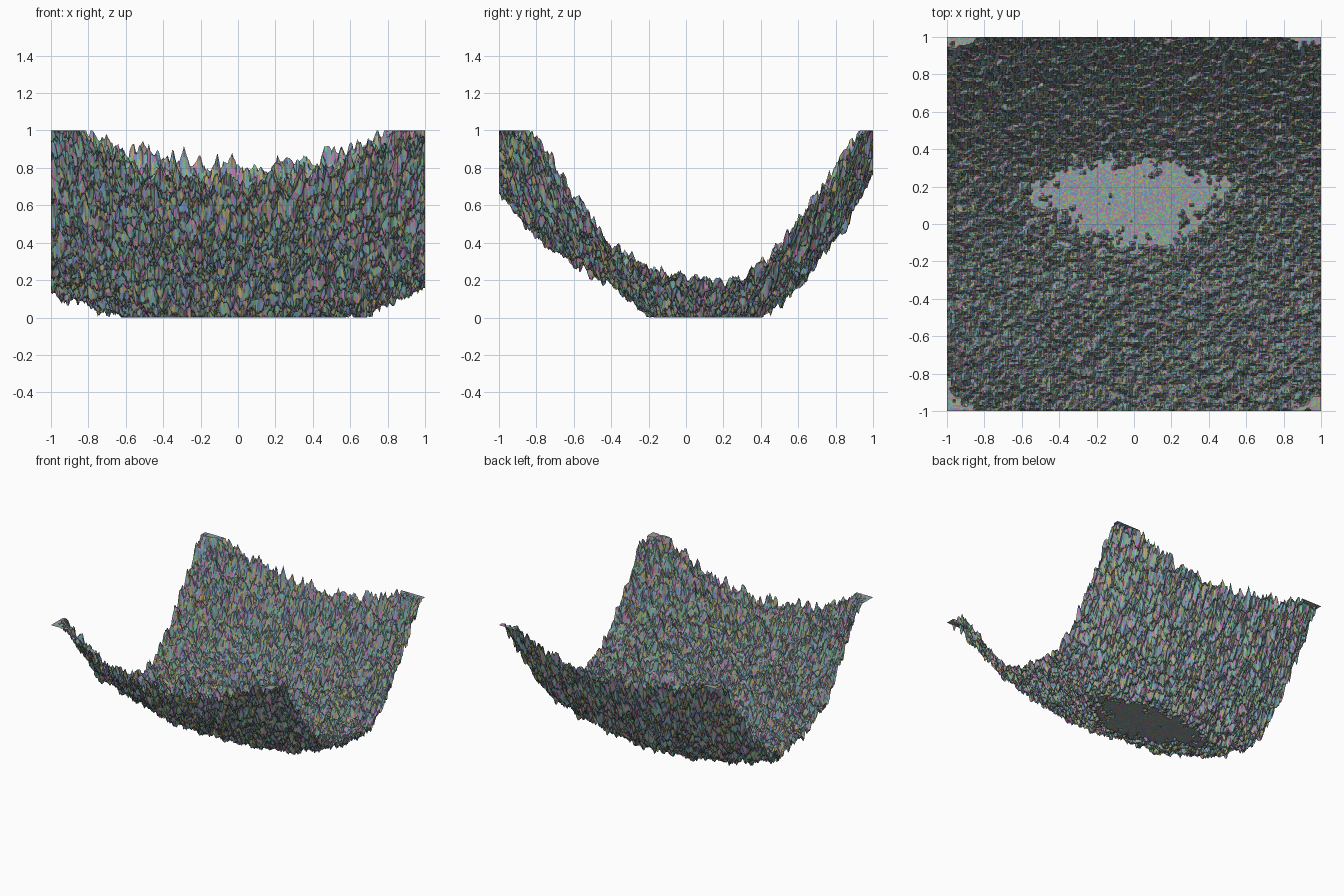
import bpy, bmesh, random
from mathutils import Vector, noise

if "Cube" in bpy.data.objects:
    bpy.data.objects.remove(bpy.data.objects["Cube"])

random.seed(4)
N = 256

# valley profiles along y: (y, height on the centre line, height at the side edges)
PROFILE = [(-1.0, .71, 1.10), (-.8, .47, .93), (-.6, .33, .62), (-.4, .22, .38),
           (-.2, .04, .25), (0, -.05, .22), (.2, -.06, .17), (.4, .02, .25),
           (.6, .20, .49), (.8, .46, .78), (.9, .62, .93), (1.0, .80, 1.12)]


def valley(x, y):
    for (y0, a0, b0), (y1, a1, b1) in zip(PROFILE, PROFILE[1:]):
        if y <= y1 + 1e-4:
            t = (y - y0) / (y1 - y0)
            a, b = a0 + (a1 - a0) * t, b0 + (b1 - b0) * t
            return a + (b - a) * x * x


def roughness(x, y):
    n = 0
    for freq, amp in ((3, .02), (10, .04), (24, .055), (47, .04), (93, .02)):
        n += amp * noise.noise(Vector((x * freq + 7.3, y * freq + 2.1, freq * .37)))
    return n


# rough terrain sheet, cut flat at the floor and at the rim
bm = bmesh.new()
bmesh.ops.create_grid(bm, x_segments=N, y_segments=N, size=1)
for v in bm.verts:
    x, y = v.co.x, v.co.y
    h = valley(x, y)
    v.co.z = min(1, max(0, h + roughness(x, y) * (1 + .4 * max(h, 0))))

# speckled surface colours
palette = [(.30, .30, .30), (.50, .18, .42), (.18, .48, .25),
           (.18, .28, .55), (.50, .42, .15), (.18, .45, .48)]
for f in bm.faces:
    f.material_index = random.randrange(len(palette))

mesh = bpy.data.meshes.new("terrain")
bm.to_mesh(mesh)
bm.free()
for i, c in enumerate(palette):
    m = bpy.data.materials.new("speckle_%d" % i)
    m.diffuse_color = (*c, 1)
    m.use_nodes = True
    m.node_tree.nodes["Principled BSDF"].inputs["Base Color"].default_value = m.diffuse_color
    mesh.materials.append(m)
terrain = bpy.data.objects.new("terrain", mesh)
bpy.context.collection.objects.link(terrain)
